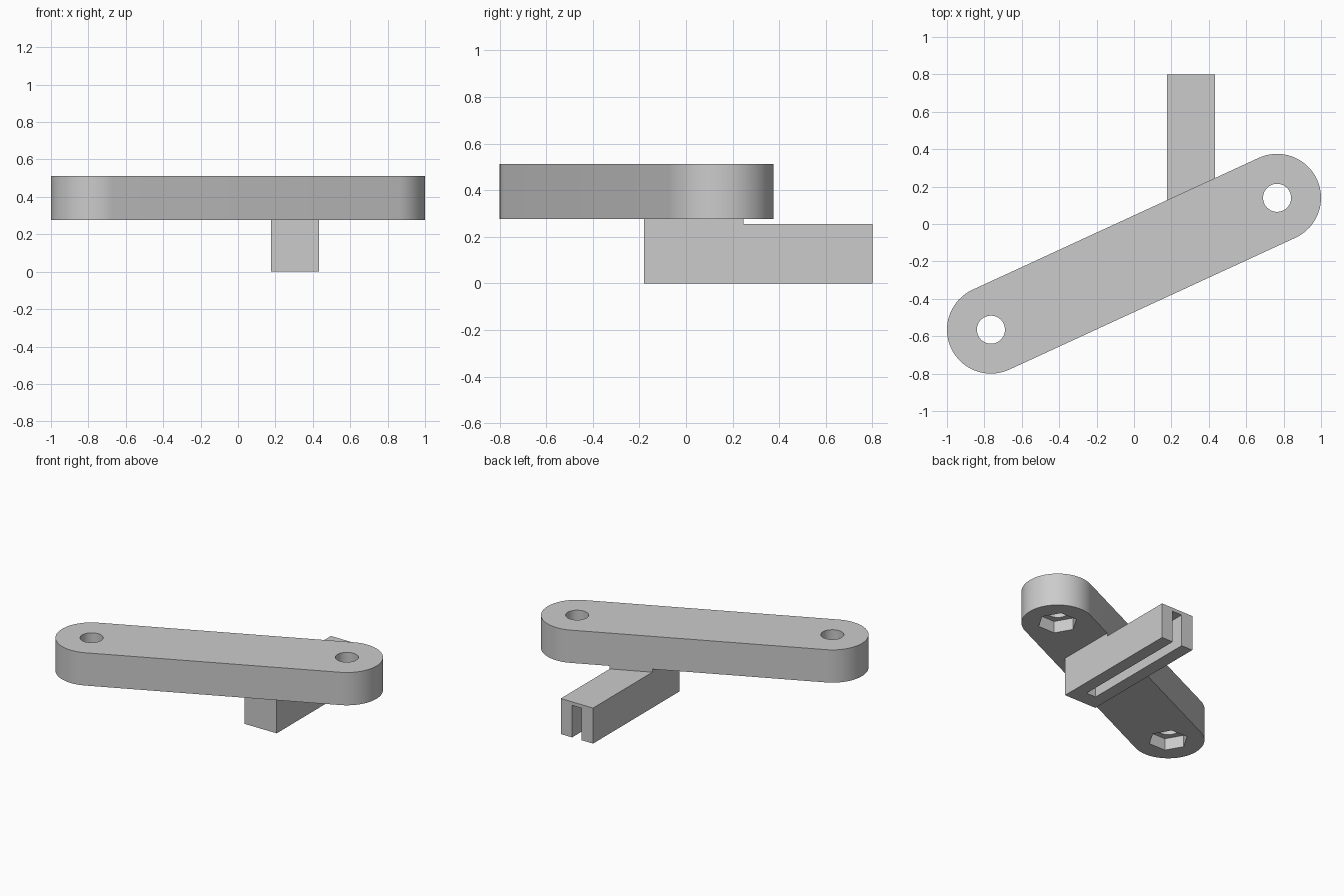
import bpy, bmesh
from math import atan2, cos, sin, pi, radians, hypot

if "Cube" in bpy.data.objects:
    bpy.data.objects.remove(bpy.data.objects["Cube"])

grey = bpy.data.materials.new("plain_grey")
grey.use_nodes = True
grey.diffuse_color = (0.6, 0.6, 0.6, 1)
grey.node_tree.nodes["Principled BSDF"].inputs["Base Color"].default_value = (0.6, 0.6, 0.6, 1)


def prism(name, outline, z0, z1):
    """Extrude a flat counter-clockwise outline from z0 to z1."""
    bm = bmesh.new()
    low = bm.faces.new([bm.verts.new((x, y, z0)) for x, y in outline])
    top = bmesh.ops.extrude_face_region(bm, geom=[low])["geom"]
    for v in top:
        if isinstance(v, bmesh.types.BMVert):
            v.co.z = z1
    bmesh.ops.recalc_face_normals(bm, faces=bm.faces)
    mesh = bpy.data.meshes.new(name)
    bm.to_mesh(mesh)
    bm.free()
    mesh.materials.append(grey)
    obj = bpy.data.objects.new(name, mesh)
    bpy.context.collection.objects.link(obj)
    return obj


def arc(cx, cy, r, start, sweep, steps):
    return [(cx + r * cos(start + sweep * i / steps), cy + r * sin(start + sweep * i / steps))
            for i in range(steps + 1)]


def ring(cx, cy, r, sides):
    return arc(cx, cy, r, 0, 2 * pi, sides)[:-1]


def rect(x0, x1, y0, y1):
    return [(x0, y0), (x1, y0), (x1, y1), (x0, y1)]


def cut(obj, cutter):
    cutter.hide_render = True
    mod = obj.modifiers.new("cut", "BOOLEAN")
    mod.operation = "DIFFERENCE"
    mod.solver = "EXACT"
    mod.object = cutter
    bpy.context.view_layer.objects.active = obj
    bpy.ops.object.modifier_apply(modifier=mod.name)
    bpy.data.objects.remove(cutter)


# Slanted bar with round ends
ends = [(-0.765, -0.565), (0.765, 0.14)]
radius, bar_low, bar_top = 0.235, 0.277, 0.512
dx, dy = ends[1][0] - ends[0][0], ends[1][1] - ends[0][1]
tilt = atan2(dy, dx)
outline = (arc(*ends[1], radius, tilt - pi / 2, pi, 32)
           + arc(*ends[0], radius, tilt + pi / 2, pi, 32))
bar = prism("slanted_bar", outline, bar_low, bar_top)

# Bolt holes with hexagonal nut pockets underneath
for end in ends:
    cut(bar, prism("hole_cutter", ring(*end, 0.075, 48), 0.1, 0.7))
    cut(bar, prism("nut_cutter", ring(*end, 0.13, 6), 0.1, bar_low + 0.085))

# Arm below the bar, slotted from underneath and open at the back
left, right, front, back, arm_top = 0.177, 0.433, -0.18, 0.8, 0.255
arm = prism("slotted_arm", rect(left, right, front, back), 0, arm_top)
mid = (left + right) / 2
cut(arm, prism("slot_cutter", rect(mid - 0.038, mid + 0.038, -0.07, 1), -0.1, 0.23))


# Thin riser joining the arm to the bar, trimmed along the bar's back edge
def bar_edge(x):
    return ends[0][1] + (x - ends[0][0]) * dy / dx + radius * hypot(dx, dy) / dx


prism("riser", [(left, front), (right, front), (right, bar_edge(right)),
                (left, bar_edge(left))], arm_top, bar_low)

# Smooth the round sides, keep corners sharp
bpy.ops.object.select_all(action="DESELECT")
bar.select_set(True)
bpy.context.view_layer.objects.active = bar
bpy.ops.object.shade_smooth_by_angle(angle=radians(30))
